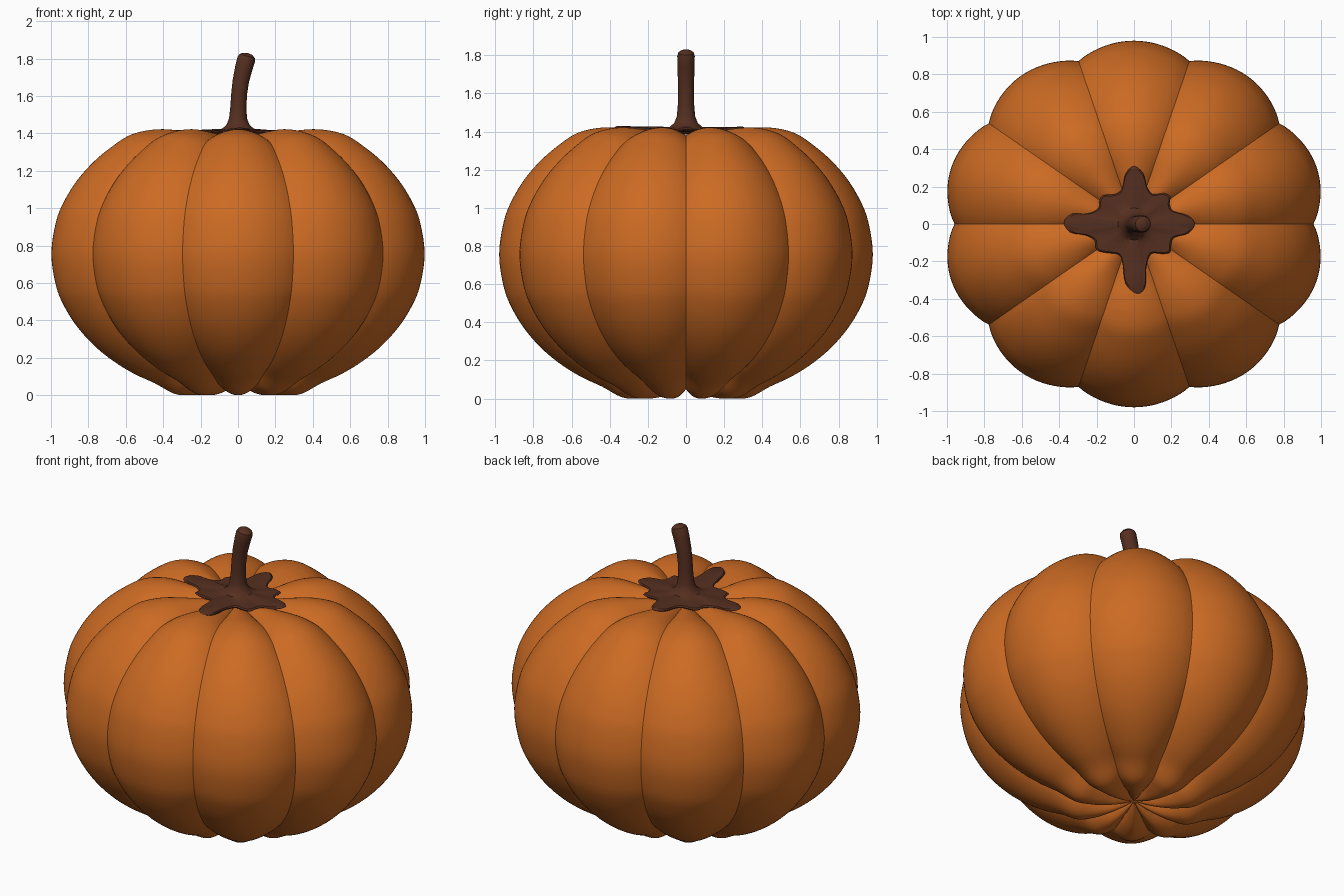
import bpy, bmesh
from math import sin, cos, pi, radians, hypot, sqrt
from mathutils import Vector

if "Cube" in bpy.data.objects:
    bpy.data.objects.remove(bpy.data.objects["Cube"])

def spline(pts, n, closed=False):
    """Catmull-Rom sampling of 2D points, n samples per span."""
    p = [Vector(q) for q in pts]
    m = len(p)
    get = (lambda i: p[i % m]) if closed else (lambda i: p[max(0, min(m - 1, i))])
    out = []
    for i in range(m if closed else m - 1):
        a, b, c, d = (get(i + k) for k in (-1, 0, 1, 2))
        for k in range(n):
            t = k / n
            out.append(0.5 * (2*b + (c - a)*t + (2*a - 5*b + 4*c - d)*t*t
                              + (3*b - a - 3*c + d)*t**3))
    return out if closed else out + [p[-1]]

def loft(name, rings, bottom, top, colour):
    """Skin closed rings of points, with a pole point at each end."""
    bm = bmesh.new()
    rows = [[bm.verts.new(v) for v in r] for r in rings]
    n = len(rows[0])
    for a, b in zip(rows, rows[1:]):
        for i in range(n):
            j = (i + 1) % n
            bm.faces.new((a[i], a[j], b[j], b[i]))
    lo, hi = bm.verts.new(bottom), bm.verts.new(top)
    for i in range(n):
        j = (i + 1) % n
        bm.faces.new((lo, rows[0][j], rows[0][i]))
        bm.faces.new((hi, rows[-1][i], rows[-1][j]))
    bmesh.ops.recalc_face_normals(bm, faces=bm.faces)
    me = bpy.data.meshes.new(name)
    bm.to_mesh(me)
    bm.free()
    ob = bpy.data.objects.new(name, me)
    bpy.context.collection.objects.link(ob)
    mat = bpy.data.materials.new(name + "_colour")
    mat.diffuse_color = (*colour, 1)
    mat.use_nodes = True
    mat.node_tree.nodes["Principled BSDF"].inputs["Base Color"].default_value = mat.diffuse_color
    me.materials.append(mat)
    bpy.ops.object.select_all(action='DESELECT')
    ob.select_set(True)
    bpy.context.view_layer.objects.active = ob
    bpy.ops.object.shade_smooth_by_angle(angle=radians(32))
    return ob

# Pumpkin body: rounded profile dented at both poles
SEG, MID, R = 200, 0.755, 0.98
arc = lambda u, c: (R * u, MID + c * sqrt(1 - u * u))
profile = [(0, .07), (.09, .03), (.18, .006), (.26, 0), (.34, .008)]
profile += [arc(u, -.775) for u in (.45, .56, .67, .77, .86, .93, .975)] + [(R, MID)]
profile += [arc(u, .785) for u in (.975, .93, .86, .77, .67, .59)]
profile += [(.5, 1.413), (.42, 1.422), (.34, 1.418), (.22, 1.402), (.11, 1.375), (0, 1.35)]
profile = spline(profile, 4)

# Ten lobes: grooves pulled in towards the centre, fading at the poles
rings = []
for r, z in profile[1:-1]:
    depth = 0.066 * min(1, r / (0.15 if z < MID else 0.25))
    ring = []
    for i in range(SEG):
        a = 2 * pi * i / SEG
        s = 1 - depth * (1 - abs(sin(5 * a)) ** 0.85)
        ring.append((1.048 * r * s * cos(a), r * s * sin(a), MID + (z - MID) * s))
    rings.append(ring)
loft("pumpkin_body", rings, (0, 0, .07), (0, 0, 1.35), (.6, .145, .017))

# Stem: star-shaped foot blending into a leaning round stalk
star = spline([(.325, 0), (.29, .045), (.21, .07), (.19, .11), (.195, .145), (.16, .165),
               (.10, .16), (.07, .2), (.05, .27), (0, .31), (-.045, .27), (-.065, .19),
               (-.10, .16), (-.16, .155), (-.185, .13), (-.19, .085), (-.25, .055),
               (-.33, .055), (-.375, .01), (-.34, -.045), (-.26, -.06), (-.21, -.09),
               (-.2, -.14), (-.14, -.155), (-.08, -.165), (-.06, -.22), (-.045, -.32),
               (.015, -.375), (.06, -.34), (.065, -.24), (.09, -.16), (.15, -.16),
               (.195, -.15), (.2, -.1), (.22, -.07), (.29, -.05)], 3, True)

def foot(scale, lift):
    # arms over grooves (along x) sit lower than those over lobes (along y)
    return [(x * scale, y * scale, 1.388 + lift + scale * (.075 * hypot(x, y) - .04 * abs(x)))
            for x, y in star]

def stalk(x, z, radius, lean=0.0):
    ring = []
    for p in star:
        d = p.normalized() * radius
        ring.append((x + d.x, d.y, z - lean * d.x))
    return ring

rings = [foot(.5, 0), foot(.95, 0), foot(1, .008), foot(.96, .016), foot(.7, .02),
         foot(.5, .025)]
rings += [stalk(x, z, r, l) for x, z, r, l in (
    (0, 1.425, .085, 0), (0, 1.445, .062, 0), (0, 1.48, .048, 0), (.002, 1.54, .043, .05),
    (.006, 1.61, .042, .12), (.015, 1.68, .043, .2), (.031, 1.75, .045, .3),
    (.044, 1.795, .046, .32), (.049, 1.813, .041, .27), (.051, 1.825, .026, .22))]
loft("stem", rings, (0, 0, 1.385), (.052, 0, 1.83), (.09, .028, .014))
